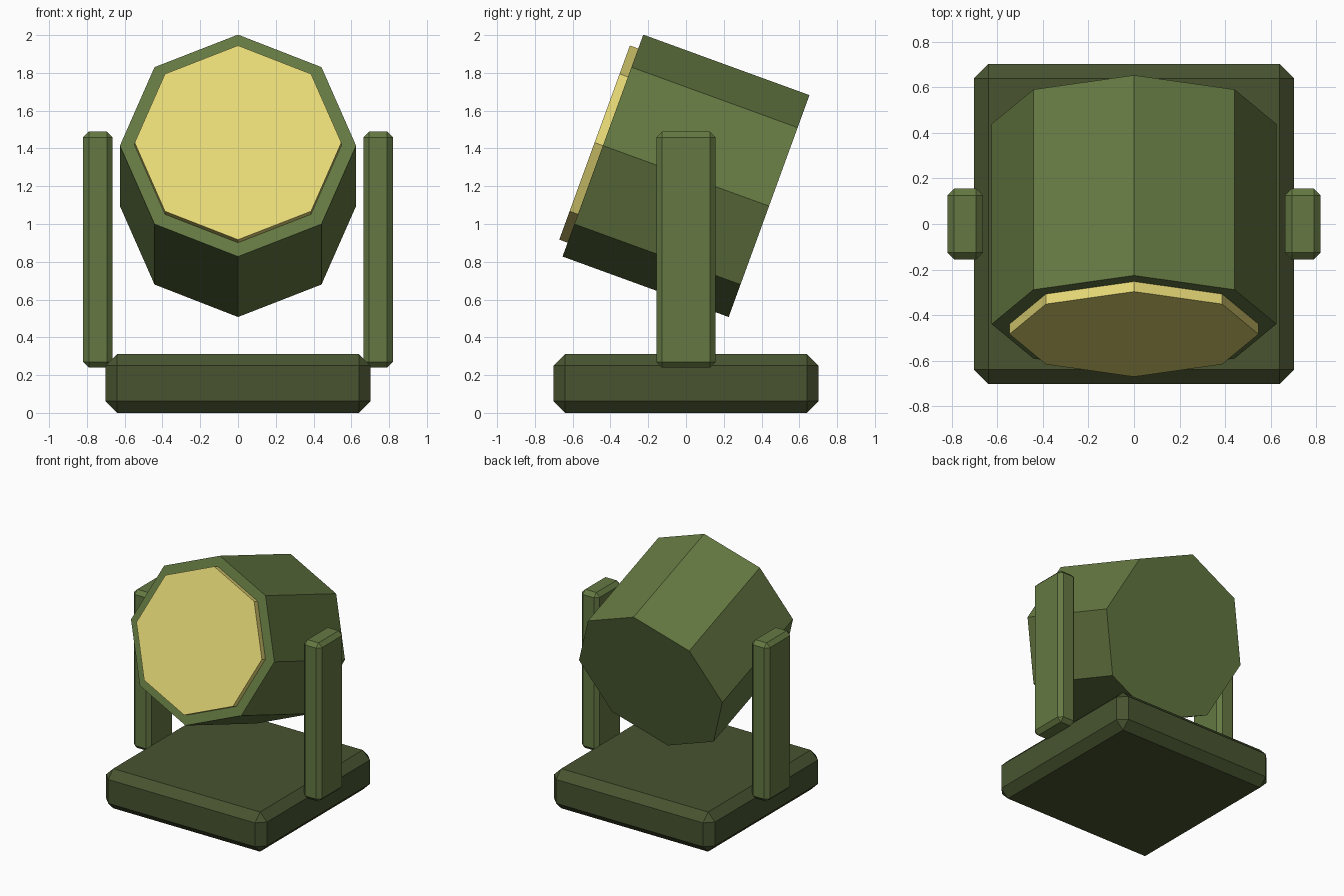
import bpy
import math
from mathutils import Vector, Matrix

cube = bpy.data.objects.get("Cube")
if cube:
    bpy.data.objects.remove(cube, do_unlink=True)


def material(name, rgb):
    mat = bpy.data.materials.new(name)
    mat.use_nodes = True
    colour = (*rgb, 1.0)
    mat.diffuse_color = colour
    mat.node_tree.nodes["Principled BSDF"].inputs["Base Color"].default_value = colour
    return mat


olive = material("olive green", (0.13, 0.19, 0.055))
dark_olive = material("dark olive green", (0.065, 0.088, 0.030))
lamp_yellow = material("lamp yellow", (0.80, 0.70, 0.185))


def finish(name, mat):
    obj = bpy.context.object
    obj.name = obj.data.name = name
    obj.data.materials.append(mat)
    return obj


def chamfered_box(name, centre, size, chamfer, mat):
    bpy.ops.mesh.primitive_cube_add(size=1, location=centre)
    obj = finish(name, mat)
    obj.data.transform(Matrix.Diagonal((*size, 1)))
    bevel = obj.modifiers.new("chamfer", 'BEVEL')
    bevel.width = chamfer
    bevel.segments = 1
    return obj


# Lamp axis: points to the front, tipped upwards
TILT = math.radians(20)
axis = Vector((0, -math.cos(TILT), math.sin(TILT)))
pivot = Vector((0, 0, 1.255))


def octagon_drum(name, radius, start, end, mat):
    """Eight-sided drum along the lamp axis, with a corner at the top."""
    bpy.ops.mesh.primitive_cylinder_add(
        vertices=8, radius=radius, depth=end - start,
        location=pivot + axis * (start + end) / 2,
        rotation=(math.pi / 2 - TILT, 0, 0))
    return finish(name, mat)


# Base plate
chamfered_box("base", (0, 0, 0.156), (1.404, 1.404, 0.312), 0.062, dark_olive)

# Upright arms on both sides
for side, x in (("left", 1), ("right", -1)):
    chamfered_box(side + "_arm", (x * 0.742, 0, 0.864), (0.156, 0.312, 1.25), 0.03, olive)

# Lamp housing and the lens standing proud of it
octagon_drum("housing", 0.625, -0.468, 0.468, olive)
octagon_drum("lens", 0.547, 0.42, 0.515, lamp_yellow)
